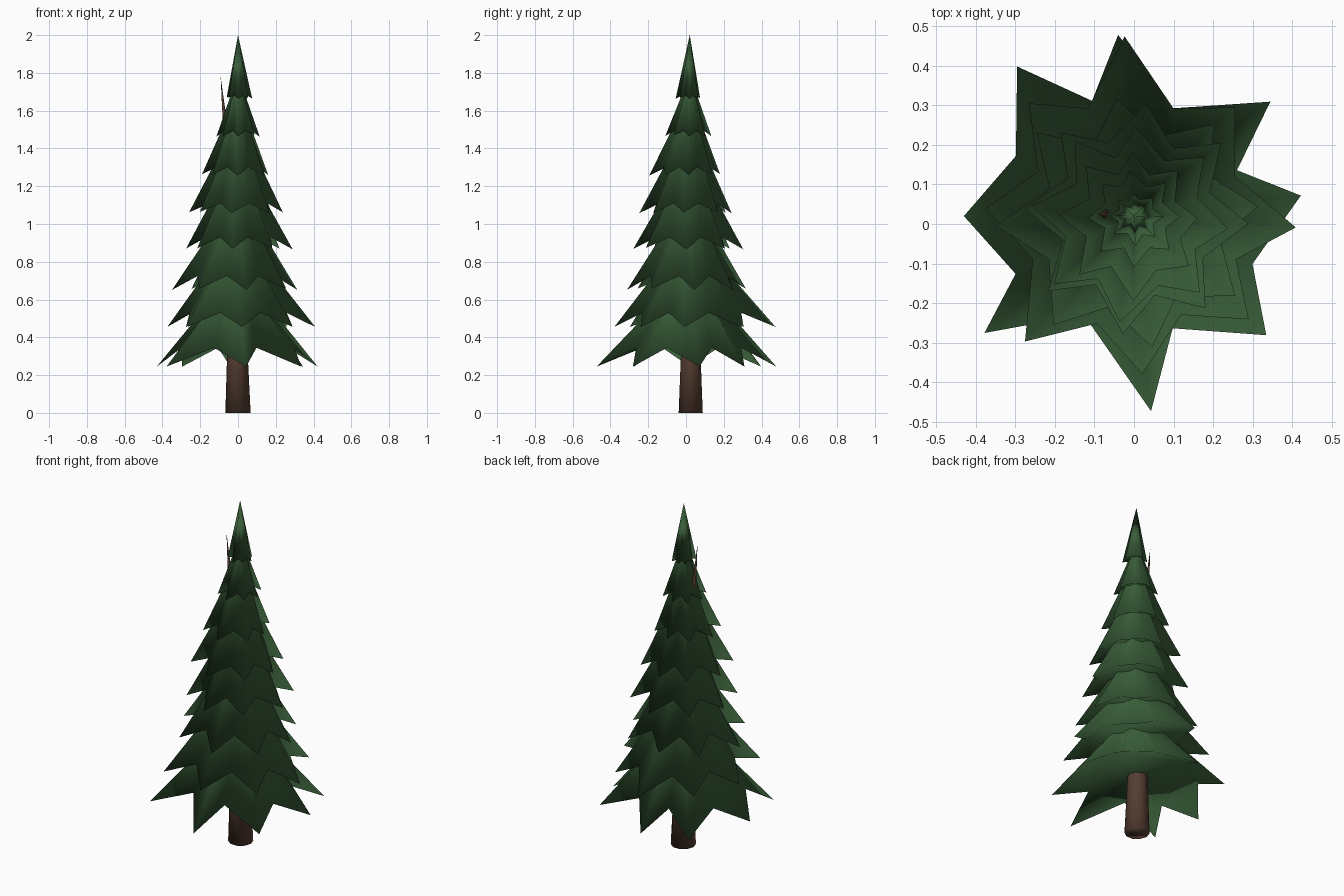
import bpy, bmesh, math, random
from mathutils import Vector

random.seed(4)
old = bpy.data.objects.get("Cube")
if old:
    bpy.data.objects.remove(old)


def make_material(name, color):
    m = bpy.data.materials.new(name)
    m.use_nodes = True
    m.diffuse_color = color
    m.node_tree.nodes["Principled BSDF"].inputs["Base Color"].default_value = color
    return m


needle_green = make_material("needle_green", (0.040, 0.108, 0.040, 1))
bark_brown = make_material("bark_brown", (0.090, 0.046, 0.030, 1))
CENTRE = Vector((0, 0.02, 0))


def loft(name, rings, material, star_base=False):
    """Skin a stack of equal-sized point rings, bottom to top, and close the base."""
    bm = bmesh.new()
    loops = [[bm.verts.new(p) for p in ring] for ring in rings]
    n = len(loops[0])
    for low, high in zip(loops, loops[1:]):
        for i in range(n):
            j = (i + 1) % n
            bm.faces.new((low[i], low[j], high[j], high[i]))
    base = loops[0]
    if star_base:
        # one triangle under each tip, then a plate across the notches
        for i in range(0, n, 2):
            bm.faces.new((base[i], base[i - 1], base[i + 1]))
        base = base[1::2]
    bm.faces.new(base[::-1])
    bmesh.ops.remove_doubles(bm, verts=bm.verts, dist=0.0005)
    for f in bm.faces:
        f.smooth = True
    mesh = bpy.data.meshes.new(name)
    bm.to_mesh(mesh)
    bm.free()
    mesh.materials.append(material)
    obj = bpy.data.objects.new(name, mesh)
    bpy.context.collection.objects.link(obj)


def polar(deg, r, z):
    a = math.radians(deg)
    return CENTRE + Vector((r * math.cos(a), r * math.sin(a), z))


def skirt(name, star, top_z, top_r):
    """Star-edged cone; star holds (angle, radius, height) points, tips first."""
    rim = [polar(*p) for p in star]
    top = [polar(a, top_r, top_z) for a, r, z in star]
    loft(name, [rim, top], needle_green, star_base=True)


# Trunk: tapered, leaning so that its tip shows beside the crown
trunk_path = [(0, 0, 0.067), (-0.003, 0.3, 0.055), (-0.025, 1.0, 0.04),
              (-0.064, 1.5, 0.014), (-0.078, 1.63, 0.007), (-0.092, 1.78, 0.0)]
trunk_rings = []
for x, z, r in trunk_path:
    trunk_rings.append([polar(i * 36, r, z) + Vector((x, 0.005, 0)) for i in range(10)])
loft("trunk", trunk_rings, bark_brown)

# Lowest skirt: broad irregular points, alternating tip and notch
tips = [(7, .425), (40, .45), (95, .46), (128, .48),
        (180, .43), (218, .48), (275, .495), (318, .45)]
notches = [(24, .285), (70, .29), (110, .31), (153, .335),
           (206, .333), (243, .28), (289, .30), (338, .323)]
star = []
for (ta, tr), (na, nr) in zip(tips, notches):
    star += [(ta, tr, 0.245), (na, nr, 0.345)]
skirt("branch_skirt_1", star, 0.72, 0.04)

# Second skirt: eight uneven tips
tips = [(-4, .41), (47, .375), (93, .455), (133, .39),
        (177, .375), (229, .42), (273, .40), (318, .39)]
star = []
for i, (a, r) in enumerate(tips):
    b = tips[(i + 1) % 8]
    gap = (b[0] - a) % 360
    star += [(a, r, 0.455), (a + gap / 2, (r + b[1]) * 0.35, 0.53)]
skirt("branch_skirt_2", star, 0.95, 0.02)

# Upper skirts: tip height, top height, notch rise, twist, reach to +x, +y, -x, -y
tiers = [
    (.655, 1.15, .07, 6, (.315, .30, .35, .335)),
    (.870, 1.36, .06, -6, (.29, .285, .275, .30)),
    (1.06, 1.53, .05, -5, (.24, .222, .26, .27)),
    (1.26, 1.66, .04, 0, (.16, .16, .19, .215)),
    (1.465, 1.75, .03, 2, (.115, .115, .115, .13)),
    (1.665, 2.0, .015, 0, (.075, .055, .06, .075)),
]
for k, (z, top, rise, twist, reach) in enumerate(tiers):
    star = []
    for i in range(8):
        r = (reach[i // 2] + reach[(i + 1) // 2 % 4]) / 2
        angle = i * 45 + twist
        star.append((angle + random.uniform(-3, 3), r, z + random.uniform(-.005, .005)))
        star.append((angle + 22.5 + random.uniform(-3, 3), r * 0.69, z + rise))
    last = k == len(tiers) - 1
    skirt(f"branch_skirt_{k + 3}", star, top, 0.0 if last else 0.015)
